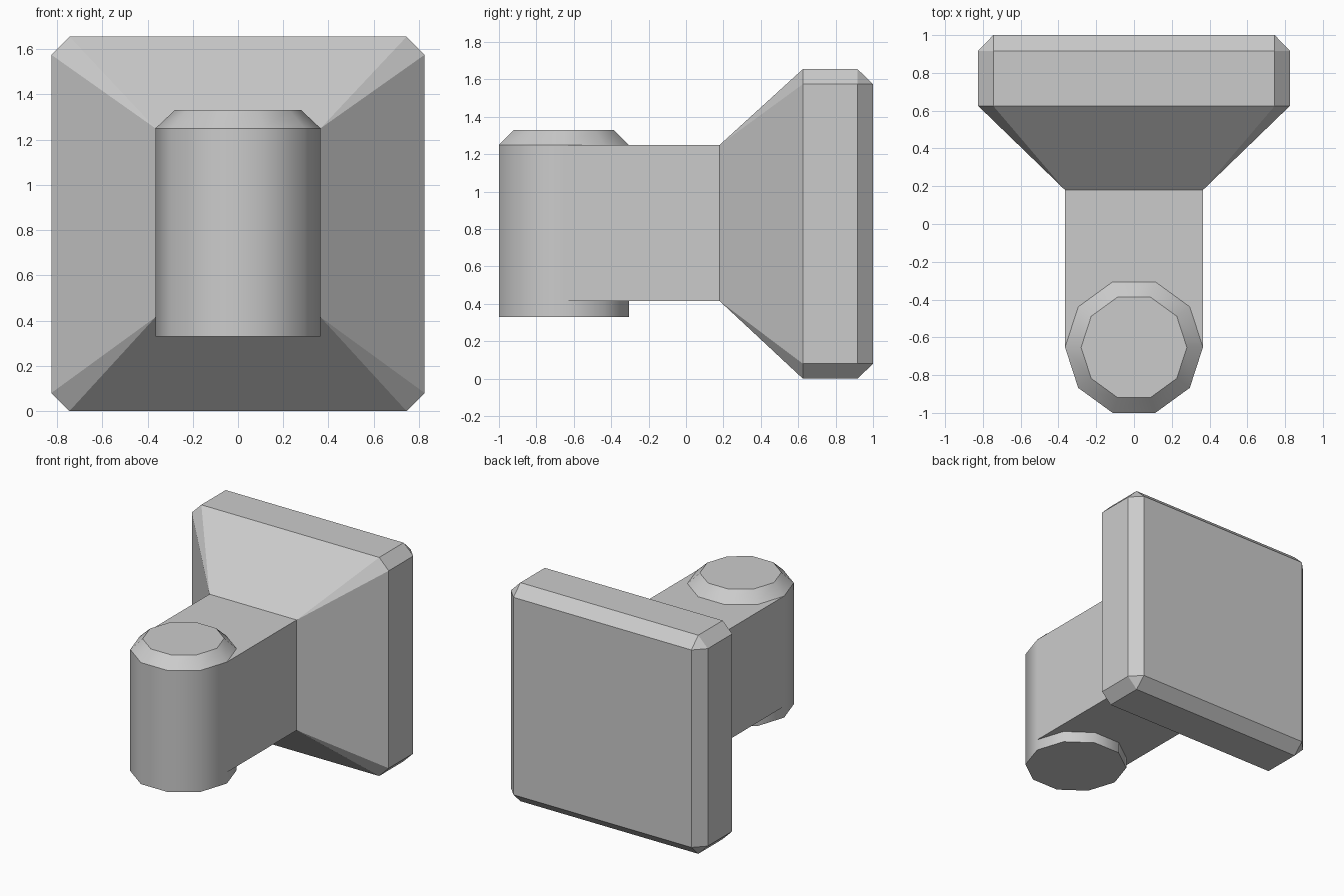
import bpy, bmesh
from math import cos, sin, pi, radians

if "Cube" in bpy.data.objects:
    bpy.data.objects.remove(bpy.data.objects["Cube"])


def loft(name, rings):
    """Skin a stack of equal-length closed rings and cap both ends."""
    bm = bmesh.new()
    loops = [[bm.verts.new(p) for p in ring] for ring in rings]
    n = len(loops[0])
    for a, b in zip(loops, loops[1:]):
        for i in range(n):
            j = (i + 1) % n
            bm.faces.new((a[i], a[j], b[j], b[i]))
    bm.faces.new(loops[0])
    bm.faces.new(loops[-1])
    # Rings with no corner cut have doubled points; welding gives true corners
    bmesh.ops.remove_doubles(bm, verts=bm.verts, dist=1e-4)
    bmesh.ops.recalc_face_normals(bm, faces=bm.faces)
    mesh = bpy.data.meshes.new(name)
    bm.to_mesh(mesh)
    bm.free()
    obj = bpy.data.objects.new(name, mesh)
    bpy.context.collection.objects.link(obj)
    return obj


def rect_ring(y, hx, z0, z1, cut=0.0):
    """Rectangle in the xz plane with its corners cut off."""
    return [(hx - cut, y, z0), (hx, y, z0 + cut),
            (hx, y, z1 - cut), (hx - cut, y, z1),
            (-hx + cut, y, z1), (-hx, y, z1 - cut),
            (-hx, y, z0 + cut), (-hx + cut, y, z0)]


def round_ring(z, r, y, sides=10):
    return [(r * cos(2 * pi * i / sides), y + r * sin(2 * pi * i / sides), z)
            for i in range(sides)]


POST_Y, POST_R = -0.653, 0.365

# Square arm flaring out into the chamfered back plate
loft("plate_and_arm", [
    rect_ring(POST_Y, POST_R, 0.415, 1.25),
    rect_ring(0.18, POST_R, 0.415, 1.25),
    rect_ring(0.625, 0.825, 0.0, 1.655, 0.08),
    rect_ring(0.917, 0.825, 0.0, 1.655, 0.08),
    rect_ring(1.0, 0.745, 0.08, 1.575),
])

# Ten-sided upright post at the arm's end, chamfered on top only
post = loft("end_post", [
    round_ring(0.33, POST_R, POST_Y),
    round_ring(1.25, POST_R, POST_Y),
    round_ring(1.33, 0.28, POST_Y),
])
bpy.context.view_layer.objects.active = post
post.select_set(True)
bpy.ops.object.shade_smooth_by_angle(angle=radians(40))
